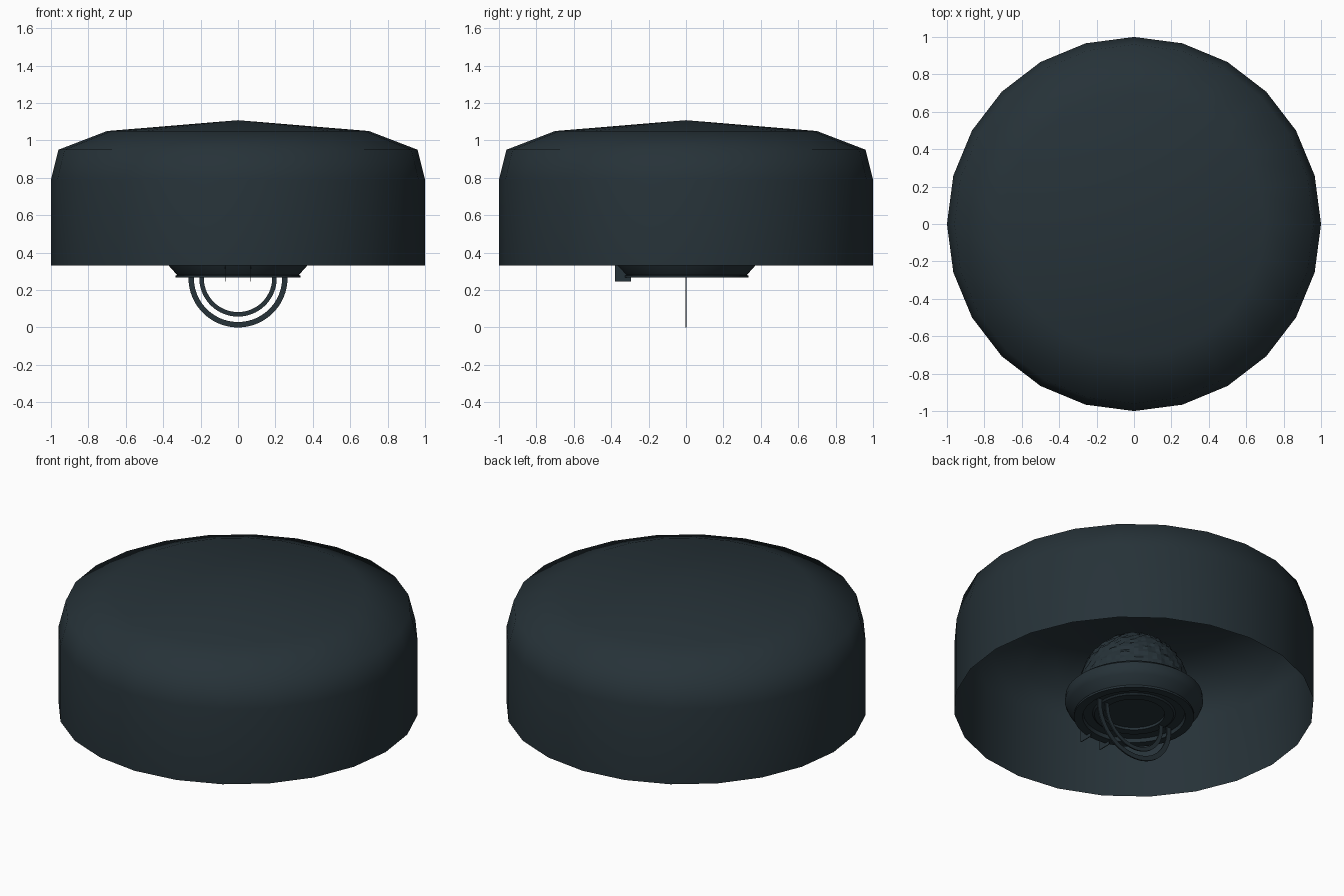
import bpy, bmesh, math, random
from mathutils import Vector

if "Cube" in bpy.data.objects:
    bpy.data.objects.remove(bpy.data.objects["Cube"])

random.seed(4)
slate = bpy.data.materials.new("dark slate")
slate.diffuse_color = (0.0194, 0.0319, 0.0395, 1)
slate.use_nodes = True
slate.node_tree.nodes["Principled BSDF"].inputs["Base Color"].default_value = slate.diffuse_color


def finish(name, bm, smooth=True, angle=None):
    me = bpy.data.meshes.new(name)
    bm.to_mesh(me)
    bm.free()
    me.materials.append(slate)
    ob = bpy.data.objects.new(name, me)
    bpy.context.collection.objects.link(ob)
    for p in me.polygons:
        p.use_smooth = smooth
    if angle:
        bpy.ops.object.select_all(action='DESELECT')
        ob.select_set(True)
        bpy.context.view_layer.objects.active = ob
        bpy.ops.object.shade_smooth_by_angle(angle=math.radians(angle))
    return ob


def lathe(profile, sides):
    """Revolve (radius, z) points about the z axis."""
    bm = bmesh.new()
    vs = [bm.verts.new((r, 0, z)) for r, z in profile]
    es = [bm.edges.new(p) for p in zip(vs, vs[1:])]
    bmesh.ops.spin(bm, geom=vs + es, cent=(0, 0, 0), axis=(0, 0, 1),
                   angle=2 * math.pi, steps=sides)
    bmesh.ops.remove_doubles(bm, verts=bm.verts, dist=1e-4)
    bmesh.ops.recalc_face_normals(bm, faces=bm.faces)
    return bm


# Open-bottomed 24-sided drum with a shallow crown
bm = lathe([(1, 0.33), (1, 0.79), (0.96, 0.95), (0.70, 1.05), (0, 1.108)], 24)
if sum(f.normal.z for f in bm.faces) < 0:
    bmesh.ops.reverse_faces(bm, faces=bm.faces)
finish("drum_cover", bm)

# Collar with a stepped underside
finish("collar", lathe([
    (0, 0.295), (0.17, 0.295), (0.17, 0.28), (0.22, 0.28), (0.23, 0.288),
    (0.28, 0.288), (0.285, 0.266), (0.333, 0.266), (0.333, 0.278),
    (0.325, 0.28), (0.37, 0.33), (0.383, 0.36), (0.38, 0.40),
    (0.35, 0.425), (0.30, 0.43)], 48), angle=30)

# Rough dome hidden under the cover
bm = lathe([(0.305 * math.cos(a), 0.43 + 0.33 * math.sin(a))
            for a in (i * math.pi / 48 for i in range(25))], 72)
for v in bm.verts:
    if v.co.z > 0.44:
        v.co += Vector((v.co.x, v.co.y, v.co.z - 0.43)) * random.uniform(-0.02, 0.02)
finish("rough_dome", bm, smooth=False)

# Two flat half rings hanging below
for name, r0, r1 in (("outer_half_ring", 0.236, 0.265), ("inner_half_ring", 0.183, 0.207)):
    bm = bmesh.new()
    c = [bm.verts.new((r, y, 0.265)) for r, y in
         ((r0, -0.004), (r1, -0.004), (r1, 0.004), (r0, 0.004))]
    # short stubs reach up into the collar
    for sx in (-1, 1):
        m = bmesh.ops.create_cube(bm, size=1)["verts"]
        for v in m:
            v.co = Vector((sx * (r0 + r1) / 2 + v.co.x * (r1 - r0), v.co.y * 0.008,
                           0.278 + v.co.z * 0.026))
    es = [bm.edges.new((c[i], c[(i + 1) % 4])) for i in range(4)]
    bmesh.ops.spin(bm, geom=c + es, cent=(0, 0, 0.265), axis=(0, 1, 0),
                   angle=math.pi, steps=40)
    bmesh.ops.recalc_face_normals(bm, faces=bm.faces)
    finish(name, bm, angle=30)

# Pair of thin hinge plates at the front of the collar
for side, x in (("left", -0.068), ("right", 0.068)):
    bm = bmesh.new()
    for v in bmesh.ops.create_cube(bm, size=1)["verts"]:
        v.co = Vector((x + v.co.x * 0.004, -0.336 + v.co.y * 0.085, 0.295 + v.co.z * 0.10))
    finish(side + "_hinge_plate", bm, smooth=False)
